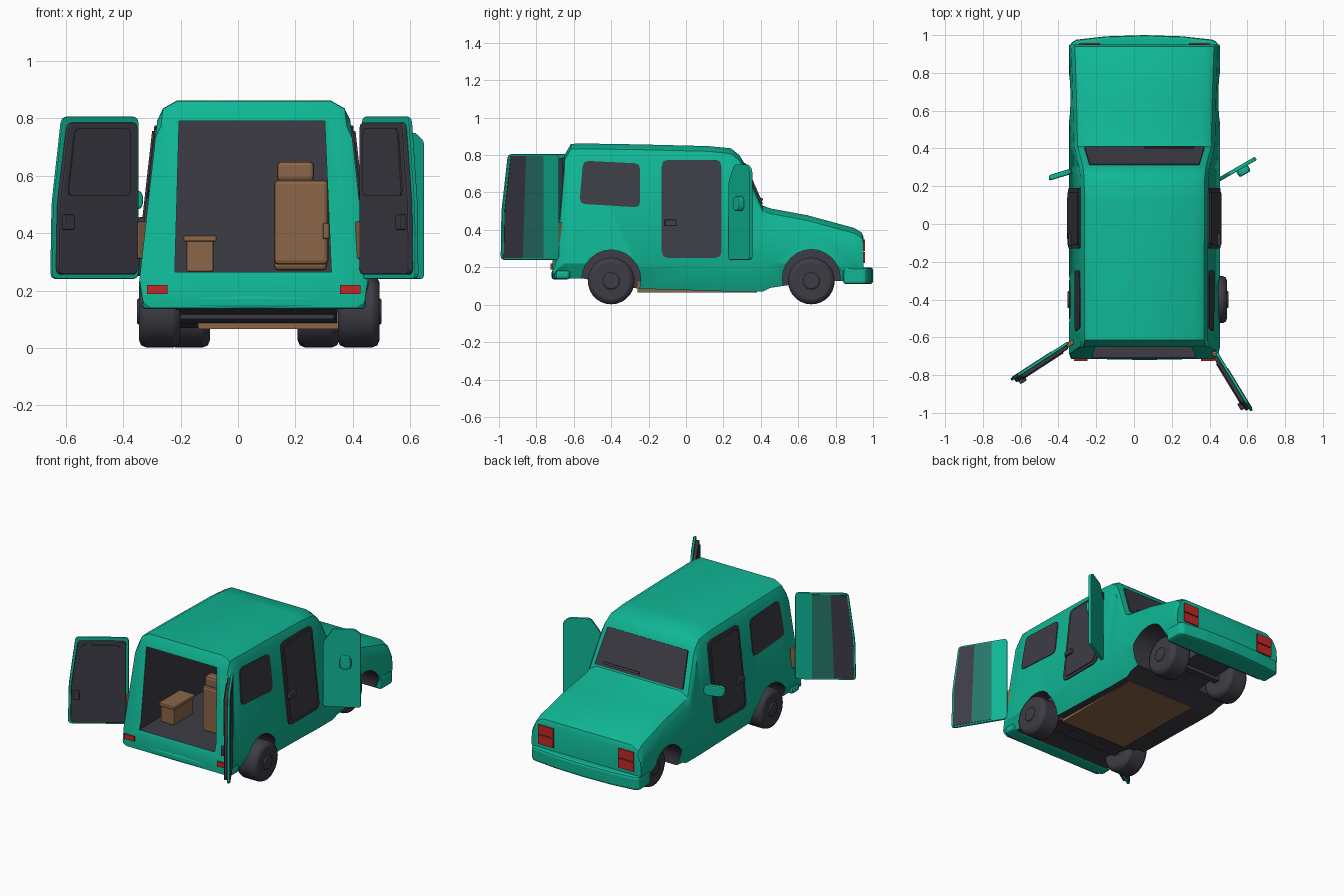
import bpy, bmesh, math
from mathutils import Vector

if "Cube" in bpy.data.objects:
    bpy.data.objects.remove(bpy.data.objects["Cube"])

C = 0.055  # x of the vehicle's centre line


def material(name, r, g, b):
    m = bpy.data.materials.new(name)
    m.use_nodes = True
    m.diffuse_color = (r, g, b, 1)
    m.node_tree.nodes["Principled BSDF"].inputs["Base Color"].default_value = (r, g, b, 1)
    return m


GREEN = material("green paint", 0.005, 0.47, 0.30)
DARK = material("dark grey", 0.047, 0.046, 0.06)
BROWN = material("brown leather", 0.26, 0.13, 0.065)
RED = material("red lamp", 0.55, 0.02, 0.02)
TEAL = material("dull teal", 0.02, 0.18, 0.14)


def finish(name, bm, mats, bevel=0):
    bmesh.ops.recalc_face_normals(bm, faces=bm.faces)
    me = bpy.data.meshes.new(name)
    bm.to_mesh(me)
    bm.free()
    ob = bpy.data.objects.new(name, me)
    bpy.context.collection.objects.link(ob)
    for m in mats:
        me.materials.append(m)
    if bevel:
        b = ob.modifiers.new("bevel", "BEVEL")
        b.width, b.segments, b.limit_method = bevel, 2, "ANGLE"
    return ob


def smooth(ob, angle=35):
    bpy.ops.object.select_all(action="DESELECT")
    ob.select_set(True)
    bpy.context.view_layer.objects.active = ob
    bpy.ops.object.shade_smooth_by_angle(angle=math.radians(angle))


def loft(bm, rings):
    loops = [[bm.verts.new(p) for p in r] for r in rings]
    n = len(loops[0])
    for a, b in zip(loops, loops[1:]):
        for i in range(n):
            bm.faces.new((a[i], a[(i + 1) % n], b[(i + 1) % n], b[i]))
    bm.faces.new(loops[0])
    bm.faces.new(loops[-1])


def prism(name, pts, place, d0, d1, mat, bevel=0):
    """Extrude a 2D outline from depth d0 to d1; place maps (u, v, depth) to space."""
    bm = bmesh.new()
    loft(bm, [[place(u, v, d) for u, v in pts] for d in (d0, d1)])
    return finish(name, bm, [mat], bevel)


def rounded(pts, r):
    out = []
    for i, p in enumerate(pts):
        p = Vector(p)
        a = p + (Vector(pts[i - 1]) - p).normalized() * r
        b = p + (Vector(pts[(i + 1) % len(pts)]) - p).normalized() * r
        out += [a, (a + b + 2 * p) / 4, b]
    return out


def rect(u0, u1, v0, v1):
    return [(u0, v0), (u1, v0), (u1, v1), (u0, v1)]


def box(name, x0, x1, y0, y1, z0, z1, mat, bevel=0):
    return prism(name, rect(x0, x1, y0, y1), lambda u, v, d: (u, v, d), z0, z1, mat, bevel)


def half_width(z):
    return 0.40 - 0.112 * (z - 0.22) if z > 0.22 else 0.40 - 0.25 * (0.22 - z)


# Body shell: stations of y, underside height, top height
stations = [(-0.715, 0.14, 0.24), (-0.69, 0.14, 0.31), (-0.65, 0.14, 0.80),
            (-0.615, 0.14, 0.86), (-0.55, 0.14, 0.862), (-0.25, 0.085, 0.857),
            (0.12, 0.075, 0.848), (0.24, 0.07, 0.836), (0.285, 0.07, 0.80),
            (0.31, 0.07, 0.76), (0.41, 0.07, 0.53), (0.45, 0.09, 0.515),
            (0.65, 0.12, 0.478), (0.9, 0.13, 0.41), (0.94, 0.13, 0.385), (0.95, 0.13, 0.36)]
rings = []
for y, low, top in stations:
    s = top - 0.07
    w = half_width(s)
    mid = min(0.22, (low + s) / 2)
    half = [(half_width(low) - 0.02, low), (half_width(mid), mid), (w, s),
            (w - 0.02, top - 0.028), (w - 0.07, top)]
    rings.append([(C + x, y, z) for x, z in half] + [(C - x, y, z) for x, z in half[::-1]])
bm = bmesh.new()
loft(bm, rings)
body = finish("body_shell", bm, [GREEN, DARK])

# Cutters for the load bay and the wheel arches
cutters = [prism("bay_cutter", [(-0.22, 0.265), (0.325, 0.265), (0.302, 0.79), (-0.205, 0.79)],
                 lambda u, v, d: (u, d, v), -0.9, 0.22, GREEN)]
for wy, wz, r, inner in ((-0.40, 0.135, 0.158, 0.29), (0.67, 0.14, 0.155, 0.13)):
    circle = [(r * math.cos(t * math.tau / 24), r * math.sin(t * math.tau / 24)) for t in range(24)]
    for side in (-1, 1):
        cutters.append(prism("arch_cutter", circle,
                             lambda u, v, d: (C + side * d, wy + u, wz + v), inner, 0.7, GREEN))
bpy.context.view_layer.objects.active = body
for c in cutters:
    c.hide_render = True
    c.data.materials.append(DARK)
    for p in c.data.polygons:
        p.material_index = 1
    mod = body.modifiers.new("cut", "BOOLEAN")
    mod.operation, mod.object, mod.solver = "DIFFERENCE", c, "EXACT"
    bpy.ops.object.modifier_apply(modifier=mod.name)
    bpy.data.objects.remove(c)
for p in body.data.polygons:
    if p.normal.z < -0.7:
        p.material_index = 1
smooth(body, 32)

# Bumpers, underfloor and axles
for name, y, sign, z0, z1 in (("front_bumper", 0.84, 1, 0.11, 0.20), ("rear_bumper", -0.62, -1, 0.135, 0.185)):
    depth = 0.16 if sign > 0 else 0.10
    outline = [(-0.39, 0), (-0.39, 0.75), (-0.36, 0.85), (-0.2, 0.96), (0, 1),
               (0.2, 0.96), (0.36, 0.85), (0.39, 0.75), (0.39, 0)]
    prism(name, outline, lambda u, v, d: (C + u, y + sign * v * depth, d), z0, z1, GREEN, 0.015)
box("underfloor", -0.14, 0.35, -0.26, 0.38, 0.066, 0.125, BROWN)
for y in (-0.40, 0.67):
    box("axle", C - 0.28, C + 0.28, y - 0.02, y + 0.02, 0.10, 0.14, DARK)


# Wheels with hubs
def cylinder(name, x, y, z, r, width, bevel):
    bpy.ops.mesh.primitive_cylinder_add(vertices=28, radius=r, depth=width, location=(x, y, z),
                                        rotation=(0, math.pi / 2, 0))
    ob = bpy.context.object
    ob.name = name
    ob.data.materials.append(DARK)
    b = ob.modifiers.new("bevel", "BEVEL")
    b.width, b.segments, b.limit_method = bevel, 2, "ANGLE"
    smooth(ob, 40)


for name, y, right_x, left_x in (("rear_wheel", -0.40, -0.272, 0.42), ("front_wheel", 0.67, -0.17, 0.28)):
    for x, side in ((right_x, -1), (left_x, 1)):
        cylinder(name, x, y, 0.127, 0.125, 0.145, 0.025)
        cylinder(name + "_hub", x + side * 0.07, y, 0.127, 0.045, 0.02, 0.006)

# Side windows, cab doors and handles, following the sloping flanks
for side in (-1, 1):
    def flank(u, v, d):
        return (C + side * (half_width(v) + d), u, v)
    window = rounded([(-0.57, 0.54), (-0.245, 0.52), (-0.245, 0.755), (-0.55, 0.77)], 0.03)
    prism("side_window", window, flank, -0.005, 0.005, DARK)
    prism("cab_door", rounded(rect(-0.13, 0.19, 0.25, 0.775), 0.035), flank, -0.01, 0.008, DARK)
    prism("cab_door_panel", rounded(rect(-0.11, 0.17, 0.27, 0.755), 0.03), flank, 0, 0.014, DARK)
    prism("cab_door_handle", rect(-0.115, -0.05, 0.42, 0.455), flank, 0, 0.03, DARK, 0.006)

# Windscreen and wiper
slope = Vector((0, 0.23, 0.1)).normalized()


def screen(u, v, d):
    return Vector((C + u, 0.41 - 0.1 * v, 0.53 + 0.23 * v)) + slope * d


prism("windscreen", rounded([(-0.318, 0.04), (0.318, 0.04), (0.29, 0.98), (-0.29, 0.98)], 0.02),
      screen, -0.004, 0.006, DARK)
prism("wiper", rect(0.0, 0.26, 0.10, 0.16), screen, 0, 0.014, DARK)

# Lamps
for side in (-1, 1):
    a, b = sorted((C + side * 0.235, C + side * 0.345))
    for z in (0.222, 0.288):
        box("front_lamp", a, b, 0.94, 0.958, z, z + 0.06, RED)
    a, b = sorted((C + side * 0.30, C + side * 0.372))
    box("rear_lamp", a, b, -0.724, -0.70, 0.188, 0.22, RED)


# Open rear doors: u runs outward from the hinge, depth runs to the outer face
def rear_door(name, hinge, tip, side):
    along = (Vector(tip) - Vector(hinge)).normalized()
    out = Vector((-along.y, along.x)) * side

    def place(u, v, d):
        p = Vector(hinge) + along * u + out * d
        return (p.x, p.y, v)
    shape = [(0, 0.24), (0.36, 0.24), (0.355, 0.5), (0.315, 0.805), (0, 0.805)]
    inner = [(0.015, 0.255), (0.345, 0.255), (0.34, 0.5), (0.30, 0.785), (0.015, 0.785)]
    glass = [(0.05, 0.53), (0.31, 0.53), (0.28, 0.765), (0.05, 0.765)]
    prism(name, rounded(shape, 0.02), place, 0, 0.015, GREEN, 0.004)
    prism(name + "_lining", rounded(inner, 0.02), place, -0.02, 0.005, DARK, 0.006)
    prism(name + "_glass", rounded(glass, 0.02), place, -0.026, 0, DARK)
    prism(name + "_handle", rect(0.29, 0.33, 0.41, 0.465), place, -0.04, 0, DARK, 0.006)
    # Faded inner and dark outer bands on the outside
    prism(name + "_band", [(0.1, 0.25), (0.23, 0.25), (0.21, 0.795), (0.1, 0.795)],
          place, 0.01, 0.018, TEAL)
    prism(name + "_end", [(0.23, 0.25), (0.348, 0.25), (0.343, 0.5), (0.305, 0.795), (0.21, 0.795)],
          place, 0.01, 0.018, DARK)
    prism(name + "_hinge", rect(-0.03, 0.015, 0.31, 0.44), place, -0.015, 0.01, BROWN, 0.005)


rear_door("right_rear_door", (-0.345, -0.635), (-0.645, -0.83), -1)
rear_door("left_rear_door", (0.43, -0.685), (0.615, -0.99), 1)

# Open cab door skin and mirrors
swing = Vector((0.19, 0.11, 0)).normalized()
turn = Vector((swing.y, -swing.x, 0))


def skin(u, v, d):
    return Vector((0.45, 0.235, v)) + swing * u + turn * d


prism("open_door_skin", rounded([(0, 0.24), (0.225, 0.24), (0.225, 0.72), (0.19, 0.75), (0.06, 0.75),
                                 (0, 0.66)], 0.015), skin, -0.01, 0.01, GREEN, 0.004)
prism("left_mirror", rounded(rect(0.10, 0.17, 0.50, 0.58), 0.025), skin, 0.005, 0.045, GREEN, 0.01)
prism("right_mirror", rounded(rect(0, 0.12, 0.48, 0.55), 0.025),
      lambda u, v, d: (-0.33 - u, 0.28 - 0.3 * u + d, v), -0.015, 0.015, GREEN, 0.008)

# Seat and crate inside the load bay
box("seat_back", 0.125, 0.315, -0.55, -0.46, 0.29, 0.585, BROWN, 0.015)
box("seat_cushion", 0.125, 0.31, -0.47, -0.22, 0.27, 0.38, BROWN, 0.015)
box("headrest", 0.135, 0.265, -0.54, -0.47, 0.58, 0.65, BROWN, 0.015)
box("armrest", 0.295, 0.318, -0.56, -0.30, 0.38, 0.435, BROWN, 0.006)
box("crate", -0.18, -0.085, -0.54, -0.34, 0.265, 0.375, BROWN, 0.006)
box("crate_lid", -0.19, -0.075, -0.55, -0.33, 0.37, 0.392, BROWN, 0.006)
